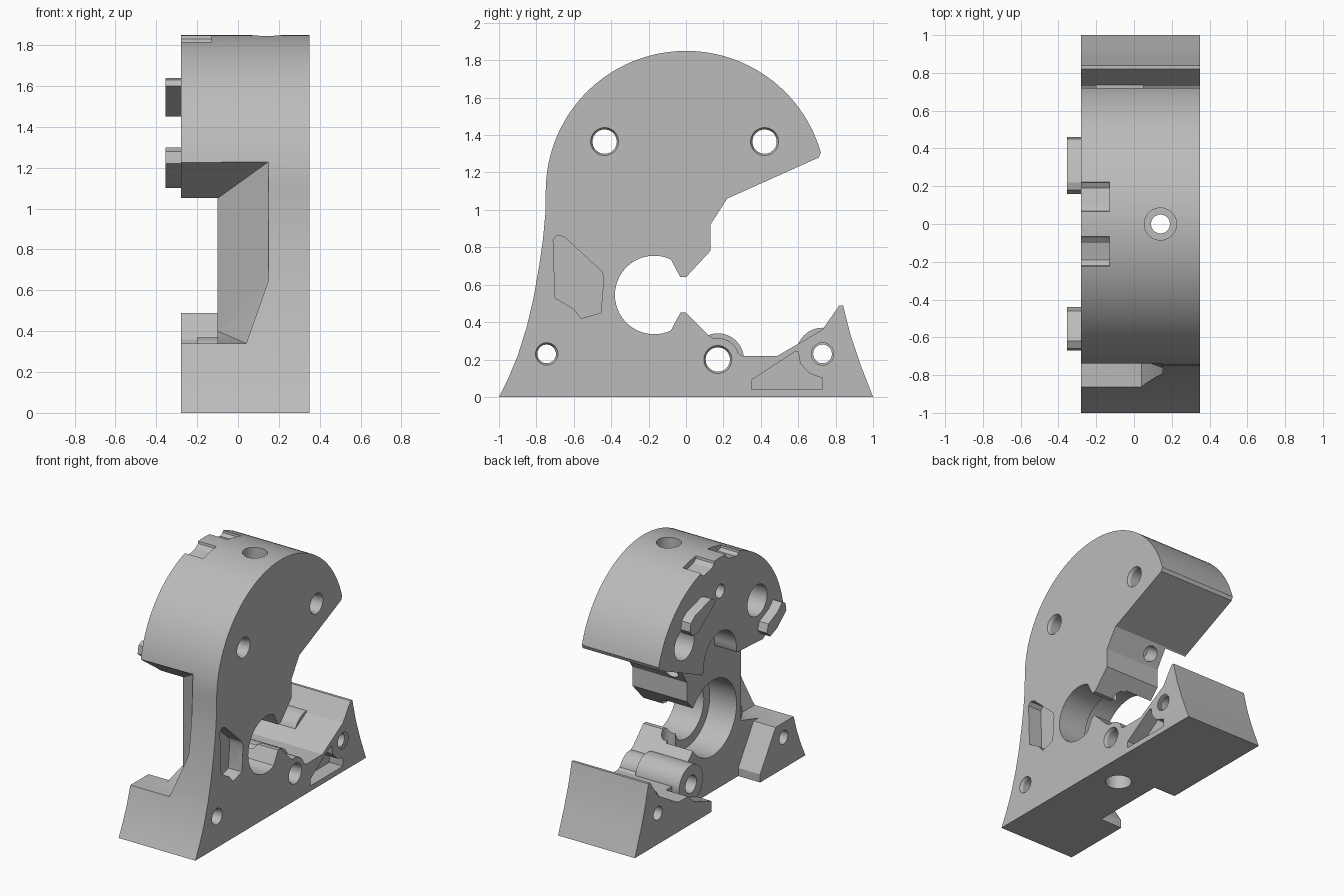
import bpy, bmesh, math
from mathutils import Vector

if "Cube" in bpy.data.objects:
    bpy.data.objects.remove(bpy.data.objects["Cube"])

grey = bpy.data.materials.new("light_grey_metal")
grey.use_nodes = True
COLOR = (0.5, 0.5, 0.5, 1)
grey.diffuse_color = COLOR
grey.node_tree.nodes["Principled BSDF"].inputs["Base Color"].default_value = COLOR


def finish(name, bm):
    bmesh.ops.recalc_face_normals(bm, faces=bm.faces[:])
    mesh = bpy.data.meshes.new(name)
    bm.to_mesh(mesh)
    bm.free()
    mesh.materials.append(grey)
    obj = bpy.data.objects.new(name, mesh)
    bpy.context.collection.objects.link(obj)
    return obj


def prism(name, points, x0, x1):
    """Side profile of (y, z) points extruded along x."""
    bm = bmesh.new()
    face = bm.faces.new([bm.verts.new((x0, y, z)) for y, z in points])
    new = bmesh.ops.extrude_face_region(bm, geom=[face])["geom"]
    verts = [v for v in new if isinstance(v, bmesh.types.BMVert)]
    bmesh.ops.translate(bm, verts=verts, vec=(x1 - x0, 0, 0))
    return finish(name, bm)


def hull(name, points):
    bm = bmesh.new()
    for p in points:
        bm.verts.new(p)
    bmesh.ops.convex_hull(bm, input=bm.verts[:])
    return finish(name, bm)


def rod(name, start, end, r0, r1=None, sides=40):
    """Cylinder or cone between two points."""
    a, b = Vector(start), Vector(end)
    bm = bmesh.new()
    bmesh.ops.create_cone(bm, cap_ends=True, segments=sides, radius1=r0,
                          radius2=r0 if r1 is None else r1, depth=(b - a).length)
    turn = (b - a).to_track_quat("Z", "Y").to_matrix().to_4x4()
    bmesh.ops.transform(bm, matrix=turn, verts=bm.verts[:])
    bmesh.ops.translate(bm, verts=bm.verts[:], vec=(a + b) / 2)
    return finish(name, bm)


def arc(cy, cz, r, a0, a1, n):
    angles = [math.radians(a0 + (a1 - a0) * i / n) for i in range(n + 1)]
    return [(cy + r * math.cos(a), cz + r * math.sin(a)) for a in angles]


def combine(target, tool, mode="DIFFERENCE"):
    mod = target.modifiers.new("cut", "BOOLEAN")
    mod.operation, mod.solver, mod.object = mode, "EXACT", tool
    bpy.context.view_layer.objects.active = target
    bpy.ops.object.modifier_apply(modifier=mod.name)
    bpy.data.objects.remove(tool)


def x_hole(y, z, r, x0=-0.5, x1=0.5):
    combine(body, rod("hole", (x0, y, z), (x1, y, z), r))


FACE, BACK, STEP = 0.35, -0.28, -0.1

# Full side profile: domed head, open jaw, bearing bore and flared feet
profile = [(1, 0), (0.93, 0.18), (0.88, 0.33), (0.84, 0.49), (0.82, 0.49),
           (0.73, 0.36), (0.49, 0.22), (0.3, 0.22), (0.12, 0.33), (0, 0.45), (-0.03, 0.45)]
profile += arc(-0.17, 0.545, 0.21, -65, -295, 32)
profile += [(-0.03, 0.64), (0, 0.64), (0.13, 0.78), (0.13, 0.92), (0.22, 1.06), (0.71, 1.28)]
profile += arc(0, 1.1, 0.75, 16, 180, 56)
profile += [(-0.752, 0.98), (-0.765, 0.84), (-0.785, 0.7), (-0.815, 0.53),
            (-0.85, 0.38), (-0.9, 0.22), (-0.95, 0.1), (-1, 0)]
body = prism("clamp_body", profile, BACK, FACE)

# Stepped recess between head and feet
recess = [(-1.2, 1.23), (-0.75, 1.23), (-0.55, 1.05), (-0.2, 1.07)]
recess += arc(0, 1.11, 0.19, 185, -10, 20)
recess += [(0.22, 1.05), (0.4, 1), (0.4, 0.24), (0.3, 0.15), (0.1, 0.08), (0.1, -0.1),
           (-0.47, -0.1), (-0.47, 0.06), (-0.65, 0.34), (-1.2, 0.34)]
combine(body, prism("recess_cutter", recess, -0.5, STEP))

# Scoop thinning the front neck
combine(body, hull("neck_cutter", [
    (0.15, -1.2, 1.23), (0.15, -0.74, 1.23), (0.15, -1.2, 0.65), (0.15, -0.76, 0.65),
    (0.04, -1.2, 0.34), (0.04, -0.72, 0.34), (STEP, -0.5, 1.05), (STEP, -0.5, 0.4),
    (-0.5, -0.5, 1.05), (-0.5, -0.5, 0.4), (-0.5, -0.75, 1.23), (-0.5, -1.2, 1.23),
    (-0.5, -1.2, 0.34), (-0.5, -0.66, 0.34)]))

# Screw bosses beside the lower jaw
for y, z, r, x0, x1 in ((0.17, 0.2, 0.14, -0.16, 0.2), (0.17, 0.2, 0.115, 0.1, 0.345),
                        (0.73, 0.23, 0.14, -0.2, 0.05)):
    combine(body, rod("boss", (x0, y, z), (x1, y, z), r), "UNION")

# Bearing seat
x_hole(-0.17, 0.545, 0.28, -0.5, 0.12)

# Cross holes with chamfered mouths
for y, z, r in ((-0.435, 1.365, 0.065), (0.42, 1.365, 0.065), (-0.745, 0.23, 0.05),
                (0.17, 0.2, 0.065), (0.73, 0.23, 0.05)):
    x_hole(y, z, r)
    combine(body, rod("chamfer", (FACE - 0.02, y, z), (FACE + 0.01, y, z), r, r + 0.015))
for y in (-0.435, 0.42):
    x_hole(y, 1.365, 0.115, -0.5, 0.05)
x_hole(0, 1.6, 0.05, -0.5, -0.05)

# Vertical clamping bolt, counterbored at both ends
for z0, z1, r in ((-0.2, 2, 0.05), (1.62, 2, 0.085), (-0.2, 0.15, 0.09)):
    combine(body, rod("bolt_hole", (0.14, 0, z0), (0.14, 0, z1), r))

# Set screw hole in the upper jaw
combine(body, rod("jaw_hole", (0, 0.27, 0.93), (0, 0.07, 1.06), 0.055))

# Shallow notches over the head
for side in (-1, 1):
    notch = [(side * y, z) for y, z in
             ((0.05, 1.95), (0.07, 1.83), (0.1, 1.805), (0.19, 1.785), (0.22, 1.8), (0.24, 1.95))]
    combine(body, prism("notch_cutter", notch, -0.4, -0.13))

# Lightening pockets in the plain face, with stepped rims
neck_pocket = [(-0.71, 0.84), (-0.69, 0.865), (-0.65, 0.855), (-0.45, 0.67), (-0.44, 0.64),
               (-0.455, 0.45), (-0.56, 0.42), (-0.6, 0.47), (-0.7, 0.53)]
foot_pocket = [(0.35, 0.04), (0.73, 0.04), (0.73, 0.1), (0.66, 0.125), (0.61, 0.18),
               (0.6, 0.24), (0.58, 0.24), (0.35, 0.09)]
for outline in (neck_pocket, foot_pocket):
    combine(body, prism("pocket_cutter", outline, 0.24, 0.5))

bpy.context.view_layer.objects.active = body

# Locating pegs on the stepped side of the head
upper_peg = [(0.16, 1.6), (0.18, 1.63), (0.22, 1.64), (0.4, 1.59), (0.45, 1.55),
             (0.46, 1.49), (0.43, 1.45), (0.36, 1.45)]
front_peg = [(-0.67, 1.22), (-0.66, 1.28), (-0.62, 1.3), (-0.57, 1.25), (-0.46, 1.2),
             (-0.44, 1.14), (-0.48, 1.1), (-0.56, 1.13)]
pegs = [prism("upper_peg", upper_peg, -0.355, BACK + 0.01),
        prism("front_peg", front_peg, -0.355, BACK + 0.01)]

# Smooth curved walls, crisp edges
bpy.ops.object.select_all(action="DESELECT")
for obj in [body] + pegs:
    obj.select_set(True)
bpy.ops.object.shade_smooth_by_angle(angle=math.radians(25))
